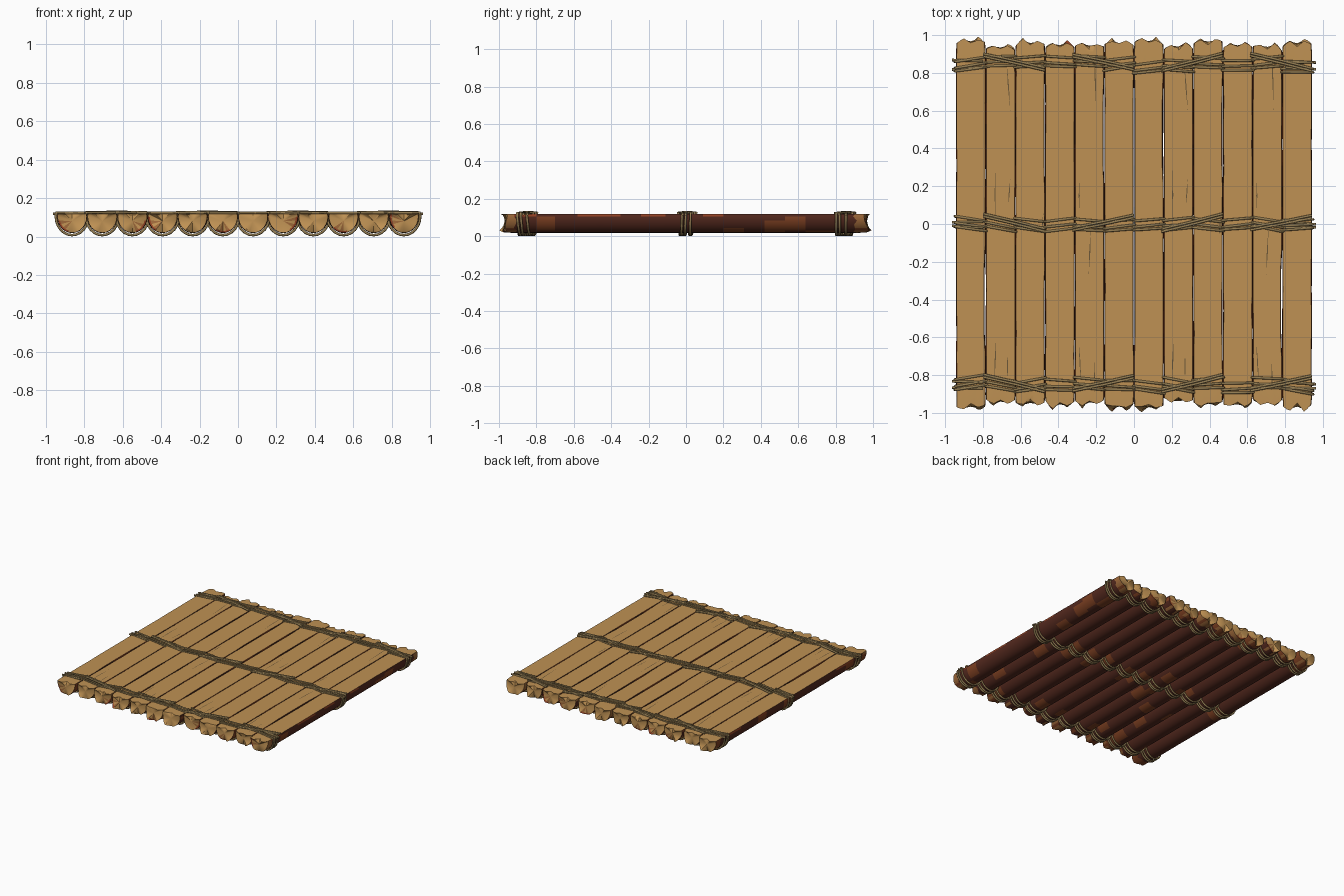
import bpy, bmesh, math, random
from mathutils import Vector

if "Cube" in bpy.data.objects:
    bpy.data.objects.remove(bpy.data.objects["Cube"])
random.seed(7)
R = random.uniform

def mat(name, r, g, b):
    m = bpy.data.materials.new(name)
    m.diffuse_color = (r, g, b, 1)
    m.use_nodes = True
    m.node_tree.nodes["Principled BSDF"].inputs["Base Color"].default_value = m.diffuse_color
    return m

WOOD = mat("cut_wood", 0.52, 0.285, 0.088)
BARK = mat("dark_bark", 0.088, 0.022, 0.013)
PATCH = mat("red_bark", 0.21, 0.052, 0.016)
INNER = mat("inner_bark", 0.34, 0.14, 0.042)
RED = mat("raw_red_edge", 0.30, 0.055, 0.018)
ROPE = mat("rope_fibre", 0.31, 0.215, 0.09)
CRACK = mat("crack_brown", 0.15, 0.095, 0.04)

N, PITCH, ZT, ZC = 12, 0.157, 0.120, 0.106
ROPES = (-0.85, 0.0, 0.85)
TOPN, ARCN = 9, 12
# distance of each log's end from the middle (front, back)
ENDS = [(.97, .965), (.94, .94), (.95, .96), (.95, .945), (.945, .94), (.965, .955)]

def add_object(name, me, mats):
    ob = bpy.data.objects.new(name, me)
    bpy.context.collection.objects.link(ob)
    for m in mats:
        me.materials.append(m)
    return ob

def profile(wl, wr, s=1.0):
    """Half-round section: flat top left to right, then the round underside back."""
    pts = []
    for i in range(TOPN):
        t = i / (TOPN - 1)
        pts.append((-(wl - .0035) * (1 - t) + (wr - .0035) * t, ZT))
    for i in range(ARCN + 1):
        a = math.pi * i / ARCN
        c = math.cos(a)
        pts.append(((wr if c > 0 else wl) * c, ZC - 0.088 * math.sin(a)))
    zm = 0.08
    return [(x * s, zm + (z - zm) * s) for x, z in pts]

def jag():
    """Broad splinters: random heights joined by straight lines over the width."""
    h = [R(-.012, .012) + (.02 if i % 2 else -.014) * R(.2, 1.2) for i in range(5)]
    def f(x):
        t = max(0, min(3.999, (x / .158 + .5) * 4))
        i = int(t)
        return h[i] + (h[i + 1] - h[i]) * (t - i)
    return f

def cap(bm, ring):
    """Rough chopped end: rim and flat heart, red stains low down."""
    n = len(ring)
    c = sum((v.co for v in ring), Vector()) / n
    new = []
    for v in ring:
        p = c + (v.co - c) * .86
        p.y = c.y + (v.co.y - c.y) * .45
        new.append(bm.verts.new(p))
    stain = R(0, 1) < .55
    lo = random.randint(TOPN, n - 4)
    mid = bm.verts.new(c)
    for i in range(n):
        j = (i + 1) % n
        hit = stain and lo <= i < lo + 4
        f = bm.faces.new((ring[i], ring[j], new[j], new[i]))
        f.material_index = 4 if hit else 0
        f = bm.faces.new((new[i], new[j], mid))
        f.material_index = 3 if hit and i % 2 else 0

def make_log(k):
    cx = (k - (N - 1) / 2) * PITCH
    front, back = ENDS[k % 6]
    ys = [-front, -.905, -.80, -.70, -.58, -.46, -.35, -.24, -.11, .0, .09, .2, .31, .42,
          .53, .64, .80, .905, back]
    bm = bmesh.new()
    rings = []
    for j, y in enumerate(ys):
        end = j in (0, len(ys) - 1)
        wl, wr = .0788 - max(0, R(-.004, .0022)), .0788 - max(0, R(-.004, .0022))
        if abs(y) < .7:                      # open slits between some logs
            if k == 5: wr = .0755
            if k == 6: wl = .0755
            if k in (0, 10) and -.65 < y < -.2: wr = .073
            if k in (2, 8) and abs(y) > .3: wr = .0755
            if k in (4, 6) and y > .2: wr = .074
        ftop, fbot = jag(), jag()
        ring = []
        for i, (x, z) in enumerate(profile(wl, wr, .97 if end else 1)):
            yy = y
            if end:
                t = (ZT - z) / .1
                d = ftop(x) * (1 - t) + fbot(x) * min(1, t * 1.5)
                yy = max(-1, min(1, y + math.copysign(1, y) * d))
            elif abs(y) > .9:
                yy += R(-.02, .012)
            ring.append(bm.verts.new((cx + x, yy, z)))
        rings.append(ring)
    n = len(rings[0])
    for j in range(len(rings) - 1):
        ym = (ys[j] + ys[j + 1]) / 2
        near = min(abs(ym - r) for r in ROPES) < .1
        spot = random.randint(TOPN, n - 3) if R(0, 1) < (.85 if near else .12) else -9
        tone = random.choice((1, 2, 2, 3))
        for i in range(n):
            a, b = rings[j], rings[j + 1]
            f = bm.faces.new((a[i], a[(i + 1) % n], b[(i + 1) % n], b[i]))
            if i < TOPN - 1:
                f.material_index = 0
            elif abs(ym) > .91:              # bark stripped at the ends
                f.material_index = tone if i % 3 else random.choice((2, 3))
            elif i in (TOPN - 1, n - 1):     # thin edge, partly raw red
                f.material_index = 4 if R(0, 1) < .35 else 1
            else:                            # worn spots, mostly by the ropes
                f.material_index = 2 if spot <= i < spot + 4 else 1
    cap(bm, rings[0])
    cap(bm, rings[-1])
    bmesh.ops.recalc_face_normals(bm, faces=bm.faces)
    me = bpy.data.meshes.new("half_log")
    bm.to_mesh(me)
    bm.free()
    me.shade_smooth()
    me.set_sharp_from_angle(angle=math.radians(35))
    add_object("half_log_%02d" % (k + 1), me, (WOOD, BARK, PATCH, INNER, RED))

for k in range(N):
    make_log(k)

# Thin cracks in the flat tops, repeated on both halves of the raft
bm = bmesh.new()
for ox in (-.94, 0):
    for x, y0, y1, lean in ((.205, .02, .29, .0), (.285, .60, .86, -.02), (.275, .10, .24, .01),
                            (.74, .60, .92, -.01), (.70, -.27, -.02, .012), (.65, .08, .22, .0),
                            (.20, -.85, -.60, .01), (.27, -.83, -.68, .0), (.66, -.84, -.63, -.012),
                            (.73, -.90, -.72, .0), (.45, -.06, .06, .01)):
        ym, w = (y0 + y1) / 2, .003
        vs = [bm.verts.new((ox + x + dx, y, ZT + .0008)) for dx, y in
              ((0, y0), (lean / 2 + w, ym), (lean, y1), (lean / 2 - w, ym))]
        bm.faces.new(vs)
me = bpy.data.meshes.new("cracks")
bm.to_mesh(me)
bm.free()
add_object("top_cracks", me, (CRACK,))

# Ropes: loops round each log plus crossing strands over the top
def rope_curve(name, paths):
    cu = bpy.data.curves.new(name, 'CURVE')
    cu.dimensions = '3D'
    cu.bevel_depth = .0068
    cu.bevel_resolution = 2
    cu.use_fill_caps = True
    for pts, closed in paths:
        sp = cu.splines.new('POLY')
        sp.points.add(len(pts) - 1)
        for p, co in zip(sp.points, pts):
            p.co = (*co, 1)
        sp.use_cyclic_u = closed
    add_object(name, cu, (ROPE,))

for name, ry in zip(("front_lashing", "middle_lashing", "back_lashing"), ROPES):
    paths = []
    side = (ry > 0) - (ry < 0)
    for k in range(N):
        cx = (k - (N - 1) / 2) * PITCH
        shift = R(-.018, .018) if side else R(-.006, .006)
        slope = R(-.015, .015)
        for s in (-.028, -.010, .022):
            ya = ry + shift + s - slope + R(-.004, .004)
            yb = ry + shift + s + slope + R(-.004, .004)
            zt = ZT + .004 + R(0, .002)
            pts = [(cx - .082, ya, zt), (cx + .082, yb, zt)]
            for i in range(13):              # under the log
                t = i / 12
                a = math.pi * t
                pts.append((cx + .085 * math.cos(a), yb + (ya - yb) * t,
                            ZC - .0985 * math.sin(a)))
            paths.append((pts, True))
        if k % 3 == 1:                       # crossing strands
            d = random.choice((-1, 1)) * R(.03, .042)
            for o in (0, .014):
                paths.append(([(cx - .09, ry - d + o, ZT + .005), (cx + .08, ry + o, ZT + .009),
                               (cx + .235, ry + d + o, ZT + .005)], False))
    for sx in (-1, 1):                       # loose ends at the raft's sides
        for o in (-.02, .012):
            paths.append(([(sx * .80, ry + o, ZT + .005),
                           (sx * .963, ry + o + R(-.015, .015), ZT - .002)], False))
    rope_curve(name, paths)
